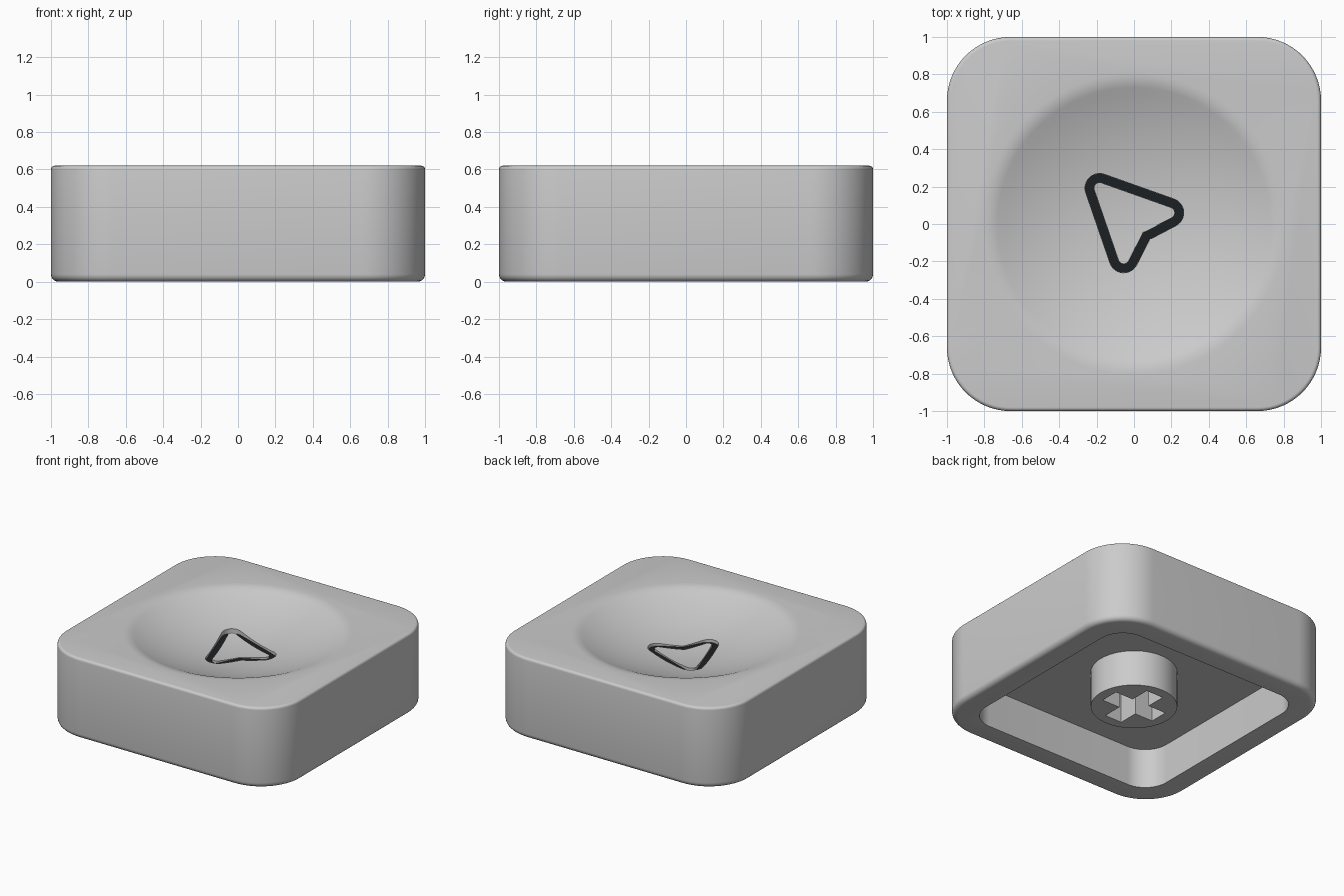
import bpy, bmesh
from math import sin, cos, pi, radians, sqrt, asin

if "Cube" in bpy.data.objects:
    bpy.data.objects.remove(bpy.data.objects["Cube"])


def make_object(name, bm):
    bmesh.ops.recalc_face_normals(bm, faces=bm.faces[:])
    me = bpy.data.meshes.new(name)
    bm.to_mesh(me)
    bm.free()
    ob = bpy.data.objects.new(name, me)
    bpy.context.collection.objects.link(ob)
    return ob


def loft(name, loops, closed=False):
    """Skin a stack of equal-length loops; cap the ends or join them up."""
    bm = bmesh.new()
    rings = [[bm.verts.new(p) for p in lp] for lp in loops]
    pairs = list(zip(rings, rings[1:]))
    if closed:
        pairs.append((rings[-1], rings[0]))
    else:
        bm.faces.new(rings[0])
        bm.faces.new(rings[-1])
    for a, b in pairs:
        for i in range(len(a)):
            j = (i + 1) % len(a)
            bm.faces.new((a[i], a[j], b[j], b[i]))
    return make_object(name, bm)


def rounded_square(half, r, z, n=16):
    pts = []
    for k in range(4):
        a0 = pi / 2 * k
        cx = (half - r) * (1 if k in (0, 3) else -1)
        cy = (half - r) * (1 if k in (0, 1) else -1)
        for i in range(n + 1):
            a = a0 + pi / 2 * i / n
            pts.append((cx + r * cos(a), cy + r * sin(a), z))
    return pts


def circle(r, z, n=96):
    return [(r * cos(2 * pi * i / n), r * sin(2 * pi * i / n), z) for i in range(n)]


def cut(target, cutter):
    m = target.modifiers.new("cut", 'BOOLEAN')
    m.operation, m.solver, m.object = 'DIFFERENCE', 'EXACT', cutter
    bpy.context.view_layer.objects.active = target
    bpy.ops.object.modifier_apply(modifier=m.name)
    bpy.data.objects.remove(cutter)


def smooth(ob):
    bpy.ops.object.select_all(action='DESELECT')
    ob.select_set(True)
    bpy.context.view_layer.objects.active = ob
    bpy.ops.object.shade_smooth_by_angle(angle=radians(30))


TOP, CEILING = 0.62, 0.305

# cap body: rounded square with filleted bottom and top edges
levels = []
for i in range(6):
    a = pi / 2 * i / 5
    levels.append((0.04 * (1 - sin(a)), 0.04 * (1 - cos(a))))
for i in range(6):
    a = pi / 2 * i / 5
    levels.append((0.02 * (1 - cos(a)), TOP - 0.02 * (1 - sin(a))))
body = loft("cap_body", [rounded_square(1 - d, 0.34 - d, z) for d, z in levels])

# hollow underside
cut(body, loft("cavity_cutter", [rounded_square(0.82, 0.19, z) for z in (-0.1, CEILING)]))

# finger dish: spherical bowl blended into the flat top
depth, rim = 0.17, 0.765
R = (rim ** 2 + depth ** 2) / (2 * depth)
zc = TOP - depth + R
fillet = 0.2
r_flat = sqrt((R + fillet) ** 2 - (zc - TOP + fillet) ** 2)
a_max = asin(r_flat / (R + fillet))
profile = []
for i in range(1, 21):
    a = a_max * i / 20
    profile.append((R * sin(a), zc - R * cos(a)))
for i in range(1, 9):
    a = a_max * (1 - i / 8)
    profile.append((r_flat - fillet * sin(a), TOP - fillet + fillet * cos(a)))
profile[-1] = (r_flat, TOP + 0.0005)
profile.append((r_flat, TOP + 0.2))
cut(body, loft("dish_cutter", [circle(r, z) for r, z in profile]))


# pointer-shaped outline, offset from its centre line
def pointer(off, z):
    r = 0.054 + off
    pts = []

    def arc(cx, cy, a0, a1):
        for i in range(13):
            a = radians(a0 + (a1 - a0) * i / 12)
            pts.append((cx + r * cos(a), cy + r * sin(a), z))
    arc(-0.184, 0.192, 199, 70.5)
    arc(0.188, 0.06, 70.5, -62.5)
    pts.append((0.065 + 0.78 * off, -0.065 - 0.75 * off, z))
    arc(-0.055, -0.183, -26.8, -161)
    return pts


def pointer_ring(name, w, z0, z1):
    return loft(name, [pointer(w, z0), pointer(w, z1), pointer(-w, z1), pointer(-w, z0)], True)


# groove in the dish and its dark inlay
cut(body, pointer_ring("groove_cutter", 0.024, 0.42, 0.6))
inlay = pointer_ring("pointer_inlay", 0.0238, 0.421, 0.446)
dark = bpy.data.materials.new("dark_inlay")
dark.diffuse_color = (0.012, 0.014, 0.016, 1)
dark.use_nodes = True
dark.node_tree.nodes["Principled BSDF"].inputs["Base Color"].default_value = dark.diffuse_color
inlay.data.materials.append(dark)

# mounting stem with cross socket
stem = loft("mounting_stem", [circle(0.302, z, 64) for z in (0.03, CEILING + 0.01)])
L, w = 0.225, 0.072
cross = []
for k in range(4):
    c, s = cos(pi / 2 * k), sin(pi / 2 * k)
    for x, y in ((L, -w), (L, w), (w, w)):
        cross.append((x * c - y * s, x * s + y * c))
cut(stem, loft("cross_cutter", [[(x, y, z) for x, y in cross] for z in (-0.1, CEILING - 0.005)]))

for ob in (body, inlay, stem):
    smooth(ob)
